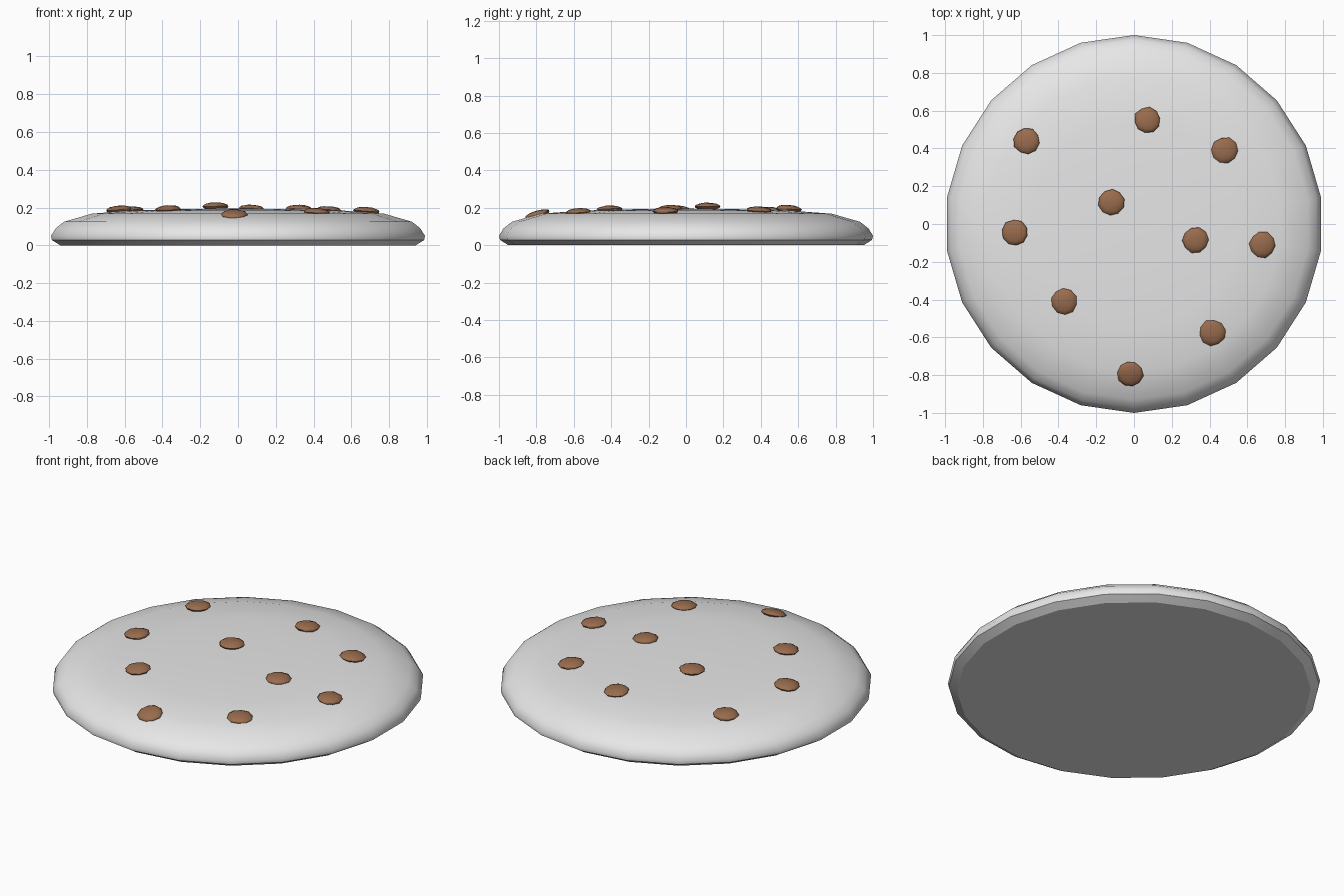
import bpy, bmesh, math, random
from mathutils import Vector, Matrix

if "Cube" in bpy.data.objects:
    bpy.data.objects.remove(bpy.data.objects["Cube"], do_unlink=True)

random.seed(4)
SIDES = 22
# (radius, height) from the underside rim up to the crown
PROFILE = [(0.95, 0.005), (0.995, 0.028), (1.0, 0.05), (0.975, 0.09), (0.93, 0.125),
           (0.78, 0.168), (0.55, 0.185), (0.28, 0.192)]
CROWN = 0.195


def material(name, rgb):
    mat = bpy.data.materials.new(name)
    mat.use_nodes = True
    mat.diffuse_color = (*rgb, 1)
    mat.node_tree.nodes["Principled BSDF"].inputs["Base Color"].default_value = (*rgb, 1)
    return mat


def finish(name, bm, mat):
    bmesh.ops.recalc_face_normals(bm, faces=bm.faces)
    mesh = bpy.data.meshes.new(name)
    bm.to_mesh(mesh)
    bm.free()
    mesh.materials.append(mat)
    obj = bpy.data.objects.new(name, mesh)
    bpy.context.collection.objects.link(obj)
    bpy.ops.object.select_all(action='DESELECT')
    bpy.context.view_layer.objects.active = obj
    obj.select_set(True)
    bpy.ops.object.shade_smooth_by_angle(angle=math.radians(50))
    # keep the flat underside crisp against its rim
    return obj


def surface(r):
    """Height and slope of the domed top at radius r."""
    points = [(0, CROWN)] + PROFILE[:3:-1]
    for (r0, z0), (r1, z1) in zip(points, points[1:]):
        if r <= r1:
            slope = (z1 - z0) / (r1 - r0)
            return z0 + slope * (r - r0), slope
    return points[-1][1], slope


dough = material("pale_dough", (0.8, 0.8, 0.8))
chocolate = material("chocolate_brown", (0.32, 0.15, 0.075))

# Biscuit: lathed rings, flat underside, fan to the crown
bm = bmesh.new()
rings = []
for r, z in PROFILE:
    angles = [math.tau * i / SIDES + math.pi / 2 for i in range(SIDES)]
    rings.append([bm.verts.new((r * math.cos(a), r * math.sin(a), z)) for a in angles])
for low, high in zip(rings, rings[1:]):
    for i in range(SIDES):
        j = (i + 1) % SIDES
        bm.faces.new((low[i], low[j], high[j], high[i]))
crown = bm.verts.new((0, 0, CROWN))
for i in range(SIDES):
    bm.faces.new((rings[-1][i], rings[-1][(i + 1) % SIDES], crown))
underside = bm.faces.new(rings[0])
for edge in underside.edges:
    edge.smooth = False
biscuit = finish("biscuit", bm, dough)
for v in biscuit.data.vertices:
    v.co.z -= 0.005 if v.co.z < 0.01 else 0

# Chocolate chips: squashed lumps lying on the dome
CHIPS = [(-0.57, 0.44, 0.02), (0.07, 0.55, 0.015), (0.48, 0.39, 0.01), (-0.12, 0.115, 0.022),
         (-0.63, -0.045, 0.017), (0.325, -0.085, 0.005), (0.68, -0.11, 0.012),
         (-0.37, -0.41, 0.01), (0.415, -0.575, 0.005), (-0.02, -0.795, 0.0)]
for n, (x, y, lift) in enumerate(CHIPS, 1):
    z, slope = surface(math.hypot(x, y))
    out = Vector((x, y, 0)).normalized()
    normal = Vector((-slope * out.x, -slope * out.y, 1)).normalized()
    bm = bmesh.new()
    bmesh.ops.create_uvsphere(bm, u_segments=10, v_segments=8, radius=0.068)
    for v in bm.verts:
        v.co *= random.uniform(0.97, 1.06)
        v.co.z *= 0.3
    tilt = normal.to_track_quat('Z', 'Y').to_matrix().to_4x4()
    spin = Matrix.Rotation(random.uniform(0, math.tau), 4, 'Z')
    bm.transform(Matrix.Translation((x, y, z + lift * 0.6)) @ tilt @ spin)
    finish(f"chip_{n}", bm, chocolate)
